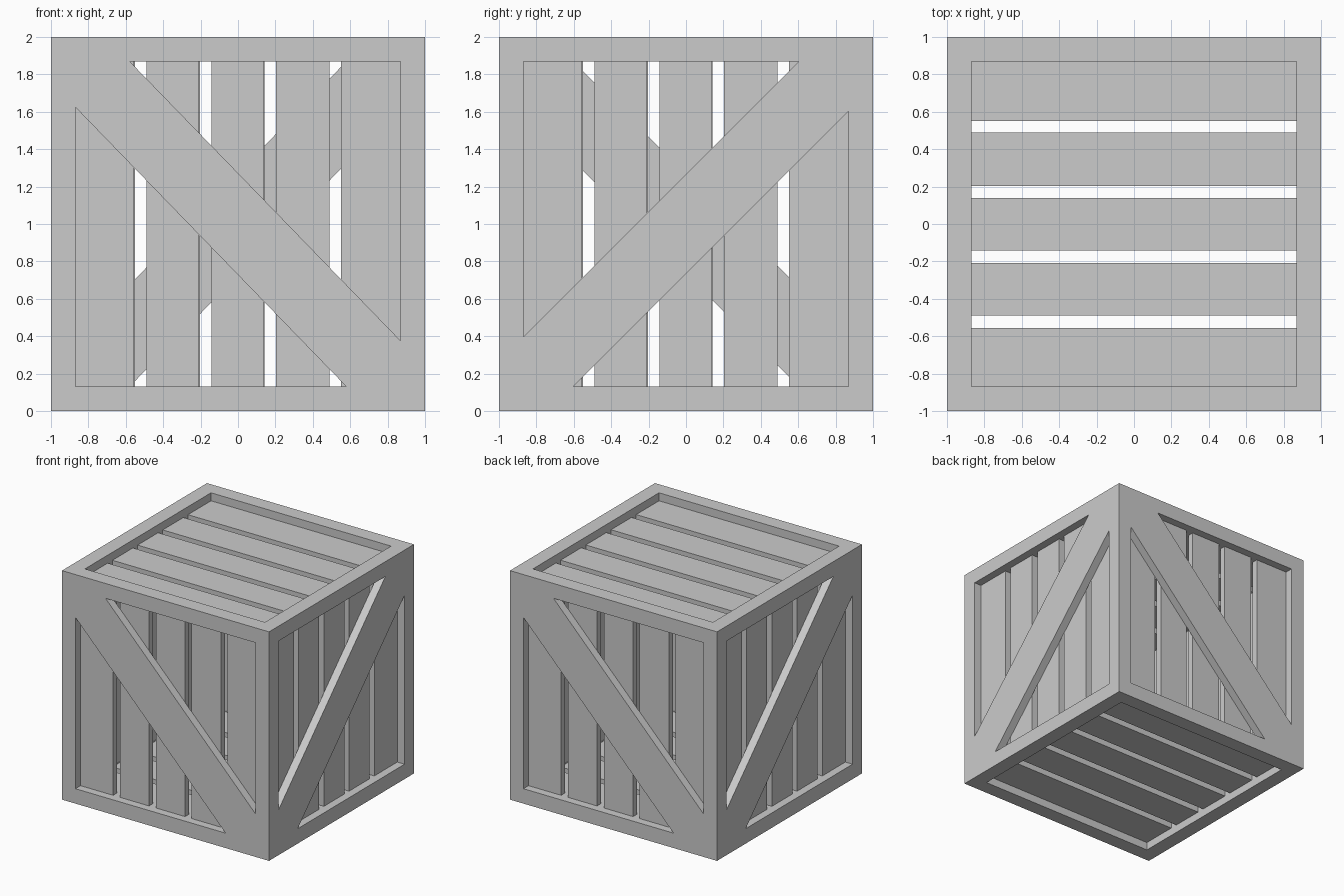
import bpy, bmesh, math
from mathutils import Matrix, Vector

if "Cube" in bpy.data.objects:
    bpy.data.objects.remove(bpy.data.objects["Cube"])

IN, PLANK_OUT, PLANK_IN = 0.87, 0.93, 0.875   # frame opening, plank outer / inner depth
CENTRE = Matrix.Translation((0, 0, 1))


def finish(bm, name, matrix):
    bmesh.ops.recalc_face_normals(bm, faces=bm.faces)
    mesh = bpy.data.meshes.new(name)
    bm.to_mesh(mesh)
    bm.free()
    obj = bpy.data.objects.new(name, mesh)
    bpy.context.collection.objects.link(obj)
    obj.matrix_world = matrix
    return obj


def prism(name, profile, near, far, matrix):
    """Extrude a (u, v) outline on a panel facing -y between two depths."""
    bm = bmesh.new()
    face = bm.faces.new([bm.verts.new((u, -near, v)) for u, v in profile])
    ext = bmesh.ops.extrude_face_region(bm, geom=[face])
    verts = [g for g in ext["geom"] if isinstance(g, bmesh.types.BMVert)]
    bmesh.ops.translate(bm, verts=verts, vec=(0, near - far, 0))
    return finish(bm, name, matrix)


# Outer frame: 3x3x3 cell grid where only edge and corner cells are solid
def build_frame():
    grid = (-1, -IN, IN, 1)

    def solid(c):
        return all(0 <= i <= 2 for i in c) and sum(i != 1 for i in c) >= 2

    bm = bmesh.new()
    for n in range(27):
        c = (n % 3, n // 3 % 3, n // 9)
        if not solid(c):
            continue
        for axis in range(3):
            for side in (0, 1):
                nb = list(c)
                nb[axis] += 2 * side - 1
                if solid(nb):
                    continue
                quad = []
                for a, b in ((0, 0), (1, 0), (1, 1), (0, 1)):
                    i = list(c)
                    i[axis] += side
                    i[(axis + 1) % 3] += a
                    i[(axis + 2) % 3] += b
                    quad.append(bm.verts.new([grid[k] for k in i]))
                bm.faces.new(quad if side else quad[::-1])
    bmesh.ops.remove_doubles(bm, verts=bm.verts, dist=0.001)
    return finish(bm, "crate_frame", CENTRE)


build_frame()

# Five planks per panel, the outer two tucked up to the frame
CUTS = (-0.87, -0.555, -0.49, -0.208, -0.143, 0.14, 0.204, 0.488, 0.552, 0.87)


def planks(side, matrix):
    for i in range(0, 10, 2):
        a, b = CUTS[i], CUTS[i + 1]
        prism(f"{side}_plank_{i // 2 + 1}", [(a, -IN), (b, -IN), (b, IN), (a, IN)],
              PLANK_OUT, PLANK_IN, matrix)


# Diagonal brace, flush with the frame, clipped to the opening
def brace(side, flip, run, drop, matrix):
    half = [(-IN, drop), (-IN, IN), (-run, IN)]
    pts = half + [(-u, -v) for u, v in half]
    prism(f"{side}_brace", [(u * flip, v) for u, v in pts], 1.0, PLANK_OUT, matrix)


for k, side in enumerate(("front", "right", "back", "left")):
    m = CENTRE @ Matrix.Rotation(k * math.pi / 2, 4, 'Z')
    planks(side, m)
    if k % 2 == 0:
        brace(side, 1, 0.58, 0.625, m)
    else:
        brace(side, -1, 0.605, 0.605, m)

# Top and bottom panels, planks running along x
for side, s in (("top", 1), ("bottom", -1)):
    m = CENTRE @ Matrix.Rotation(math.pi / 2, 4, 'Z') @ Matrix.Rotation(-s * math.pi / 2, 4, 'X')
    planks(side, m)
